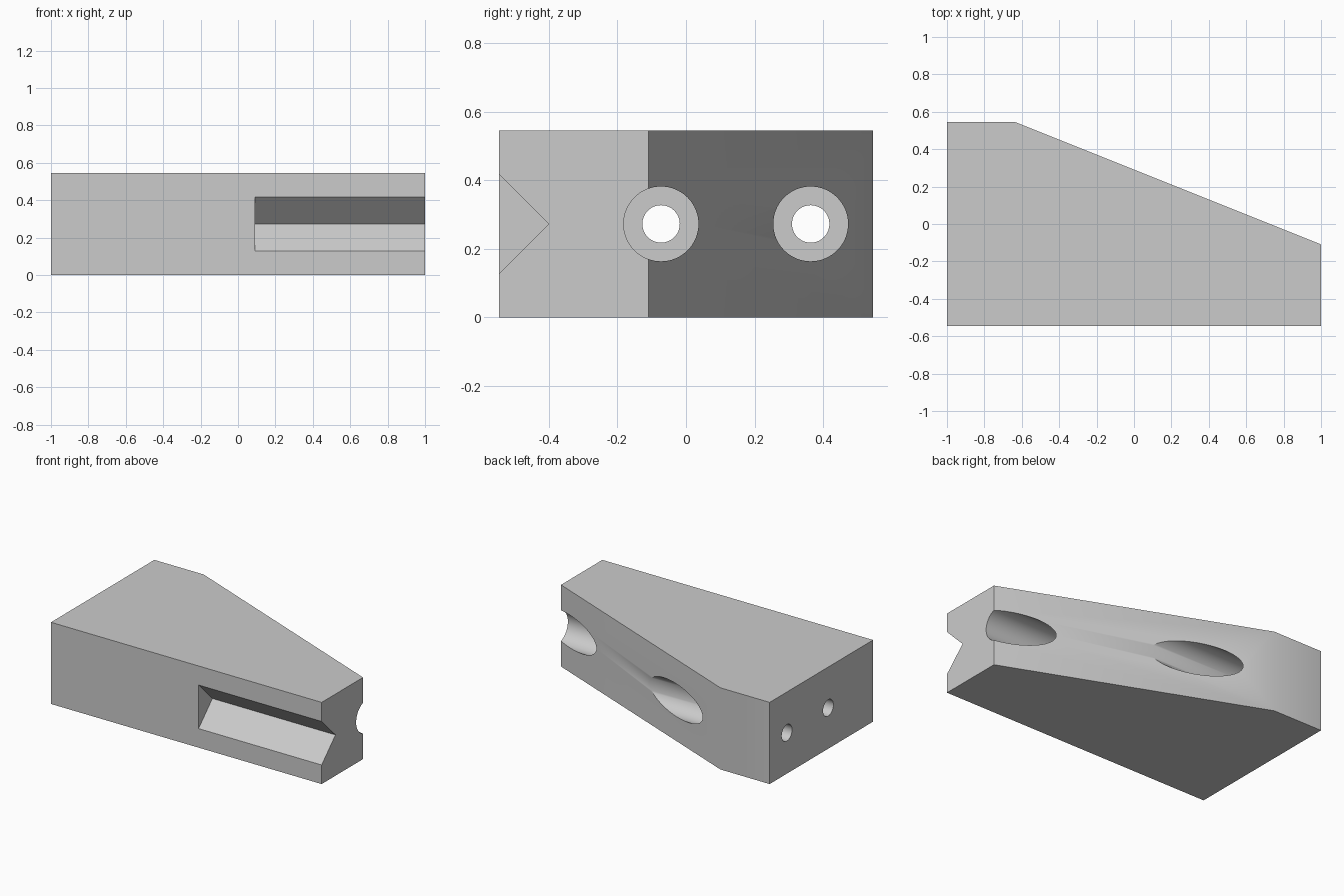
import bpy, bmesh, math
from mathutils import Vector

cube = bpy.data.objects.get("Cube")
if cube:
    bpy.data.objects.remove(cube, do_unlink=True)

MM = 2 / 55                      # block is 55 x 30 x 15 on its design grid
LENGTH, WIDTH, HEIGHT = 55 * MM, 30 * MM, 15 * MM
BACK, FRONT = WIDTH / 2, -WIDTH / 2
MID = HEIGHT / 2

grey = bpy.data.materials.new("plain_grey")
grey.use_nodes = True
colour = (0.6, 0.6, 0.6, 1)
grey.diffuse_color = colour
grey.node_tree.nodes["Principled BSDF"].inputs["Base Color"].default_value = colour


def prism(name, outline, sweep):
    """Sweep a closed outline into a solid."""
    bm = bmesh.new()
    face = bm.faces.new([bm.verts.new(p) for p in outline])
    moved = bmesh.ops.extrude_face_region(bm, geom=[face])["geom"]
    bmesh.ops.translate(bm, vec=Vector(sweep),
                        verts=[v for v in moved if isinstance(v, bmesh.types.BMVert)])
    bmesh.ops.recalc_face_normals(bm, faces=bm.faces)
    mesh = bpy.data.meshes.new(name)
    bm.to_mesh(mesh)
    bm.free()
    mesh.materials.append(grey)
    obj = bpy.data.objects.new(name, mesh)
    bpy.context.collection.objects.link(obj)
    return obj


def bore(name, y, radius, x_start, x_end):
    """Round cutter running along x."""
    steps = 64
    ring = [(x_start, y + radius * math.cos(math.tau * i / steps),
             MID + radius * math.sin(math.tau * i / steps)) for i in range(steps)]
    return prism(name, ring, (x_end - x_start, 0, 0))


# Tapered block
block = prism("tapered_block", [
    (-1, FRONT, 0), (1, FRONT, 0), (1, FRONT + 12 * MM, 0),
    (-1 + 10 * MM, BACK, 0), (-1, BACK, 0)], (0, 0, HEIGHT))

# V groove in the front, open at the left end
over, depth = 0.05, 4 * MM
cutters = [prism("groove_cutter", [
    (1 - 25 * MM, FRONT - over, MID - depth - over),
    (1 - 25 * MM, FRONT + depth, MID),
    (1 - 25 * MM, FRONT - over, MID + depth + over)], (1, 0, 0))]

# Two stepped screw holes: narrow all the way, wide from the slope inwards
floor = -1 + 10 * MM
for y in (FRONT + 13 * MM, FRONT + 25 * MM):
    cutters.append(bore("screw_hole_cutter", y, 1.5 * MM, -1.1, 1.1))
    cutters.append(bore("counterbore_cutter", y, 3 * MM, floor, 1.1))

bpy.ops.object.select_all(action='DESELECT')
bpy.context.view_layer.objects.active = block
block.select_set(True)
for cutter in cutters:
    cutter.hide_render = True
    mod = block.modifiers.new("cut", 'BOOLEAN')
    mod.operation, mod.solver, mod.object = 'DIFFERENCE', 'EXACT', cutter
    bpy.ops.object.modifier_apply(modifier=mod.name)
    bpy.data.objects.remove(cutter, do_unlink=True)

# Smooth bores, crisp edges
bpy.ops.object.shade_smooth_by_angle(angle=math.radians(30))
